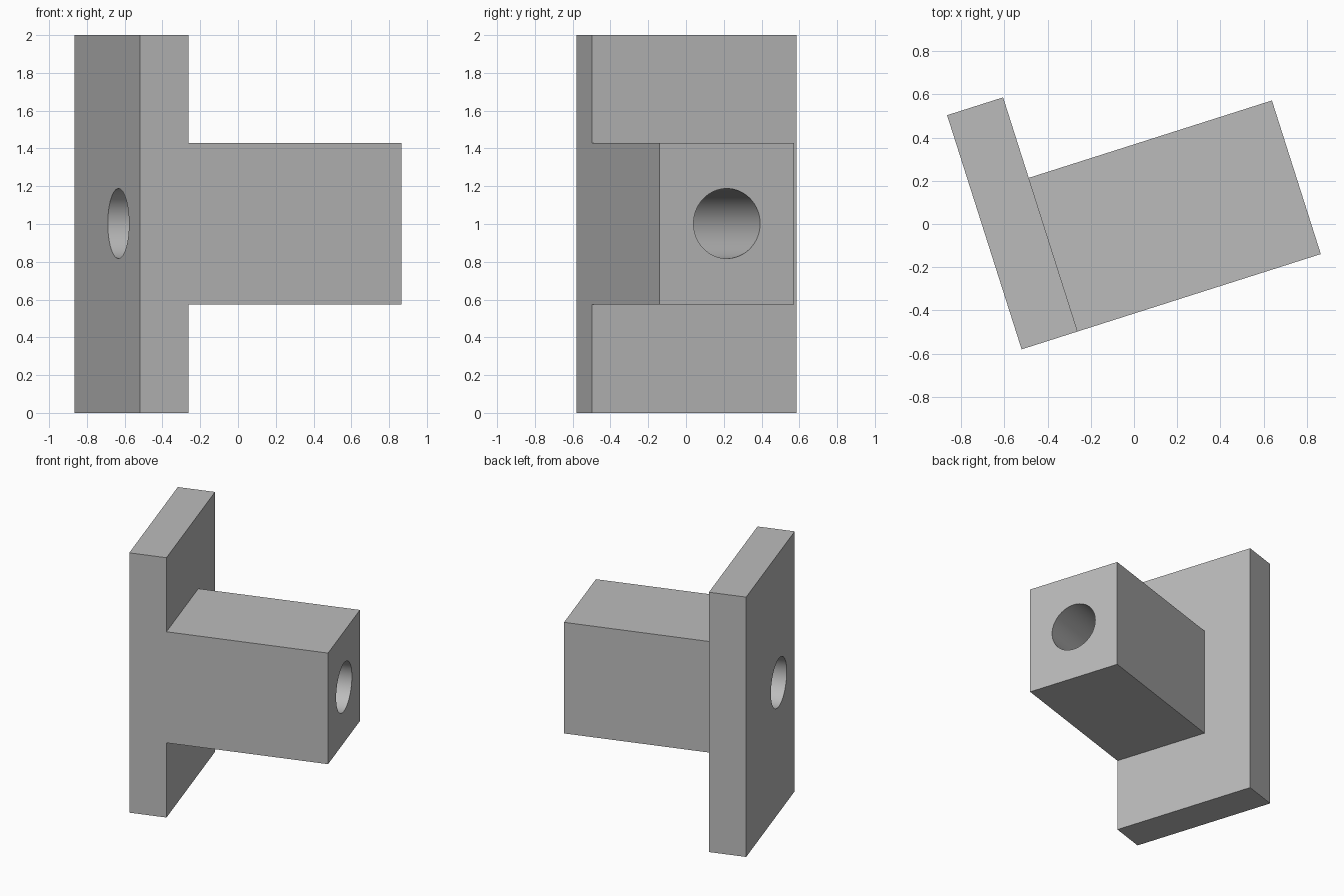
import bpy
import bmesh
from math import radians
from mathutils import Matrix, Vector

cube = bpy.data.objects.get("Cube")
if cube:
    bpy.data.objects.remove(cube, do_unlink=True)

# Local frame: x along the arm, y across the plate, z up
ANGLE = radians(17.66)
PLATE_T, PLATE_W, HEIGHT = 0.272, 1.137, 2.0
ARM_END, ARM_W = 1.453, 0.746
ARM_LOW, ARM_HIGH = 0.575, 1.43
BORE_R = 0.185
PLACE = Matrix.Translation((-0.52, -0.58, 0)) @ Matrix.Rotation(ANGLE, 4, "Z")

grey = bpy.data.materials.new("plain grey")
grey.use_nodes = True
colour = (0.5, 0.5, 0.5, 1)
grey.diffuse_color = colour
grey.node_tree.nodes["Principled BSDF"].inputs["Base Color"].default_value = colour


def extrude(bm, faces, distance):
    """Push faces along local y and return the new caps."""
    out = bmesh.ops.extrude_face_region(bm, geom=faces)["geom"]
    verts = [g for g in out if isinstance(g, bmesh.types.BMVert)]
    bmesh.ops.translate(bm, verts=verts, vec=(0, distance, 0))
    return [g for g in out if isinstance(g, bmesh.types.BMFace)]


def add_object(name, bm):
    bmesh.ops.recalc_face_normals(bm, faces=bm.faces)
    mesh = bpy.data.meshes.new(name)
    bm.to_mesh(mesh)
    bm.free()
    mesh.materials.append(grey)
    obj = bpy.data.objects.new(name, mesh)
    bpy.context.collection.objects.link(obj)
    obj.matrix_world = PLACE
    return obj


# Flange plate and arm: T-shaped side profile, flush at the front
bm = bmesh.new()
low, high = [bm.verts.new((PLATE_T, 0, z)) for z in (ARM_LOW, ARM_HIGH)]
plate = [bm.verts.new((x, 0, z)) for x, z in
         ((0, HEIGHT), (0, 0), (PLATE_T, 0))]
corner = bm.verts.new((PLATE_T, 0, HEIGHT))
tip = [bm.verts.new((ARM_END, 0, z)) for z in (ARM_LOW, ARM_HIGH)]
profile = [bm.faces.new(plate + [low, high, corner]),
           bm.faces.new([low] + tip + [high])]
caps = extrude(bm, profile, ARM_W)

# The plate carries on past the arm
plate_cap = min(caps, key=lambda f: f.calc_center_median().x)
extrude(bm, [plate_cap], PLATE_W - ARM_W)
bmesh.ops.recalc_face_normals(bm, faces=bm.faces)
bmesh.ops.dissolve_limit(bm, angle_limit=radians(1), verts=bm.verts, edges=bm.edges)
bracket = add_object("flanged_bracket", bm)

# Round bore along the arm, through the plate
bm = bmesh.new()
middle = Vector((ARM_END / 2, ARM_W / 2, (ARM_LOW + ARM_HIGH) / 2))
bmesh.ops.create_cone(
    bm, cap_ends=True, segments=64, radius1=BORE_R, radius2=BORE_R,
    depth=ARM_END + 0.4,
    matrix=Matrix.Translation(middle) @ Matrix.Rotation(radians(90), 4, "Y"))
cutter = add_object("bore_cutter", bm)
cutter.hide_render = True

bpy.ops.object.select_all(action="DESELECT")
bpy.context.view_layer.objects.active = bracket
bracket.select_set(True)
cut = bracket.modifiers.new("bore", "BOOLEAN")
cut.operation = "DIFFERENCE"
cut.solver = "EXACT"
cut.object = cutter
bpy.ops.object.modifier_apply(modifier=cut.name)
bpy.data.objects.remove(cutter, do_unlink=True)
bpy.ops.object.shade_smooth_by_angle(angle=radians(30))
